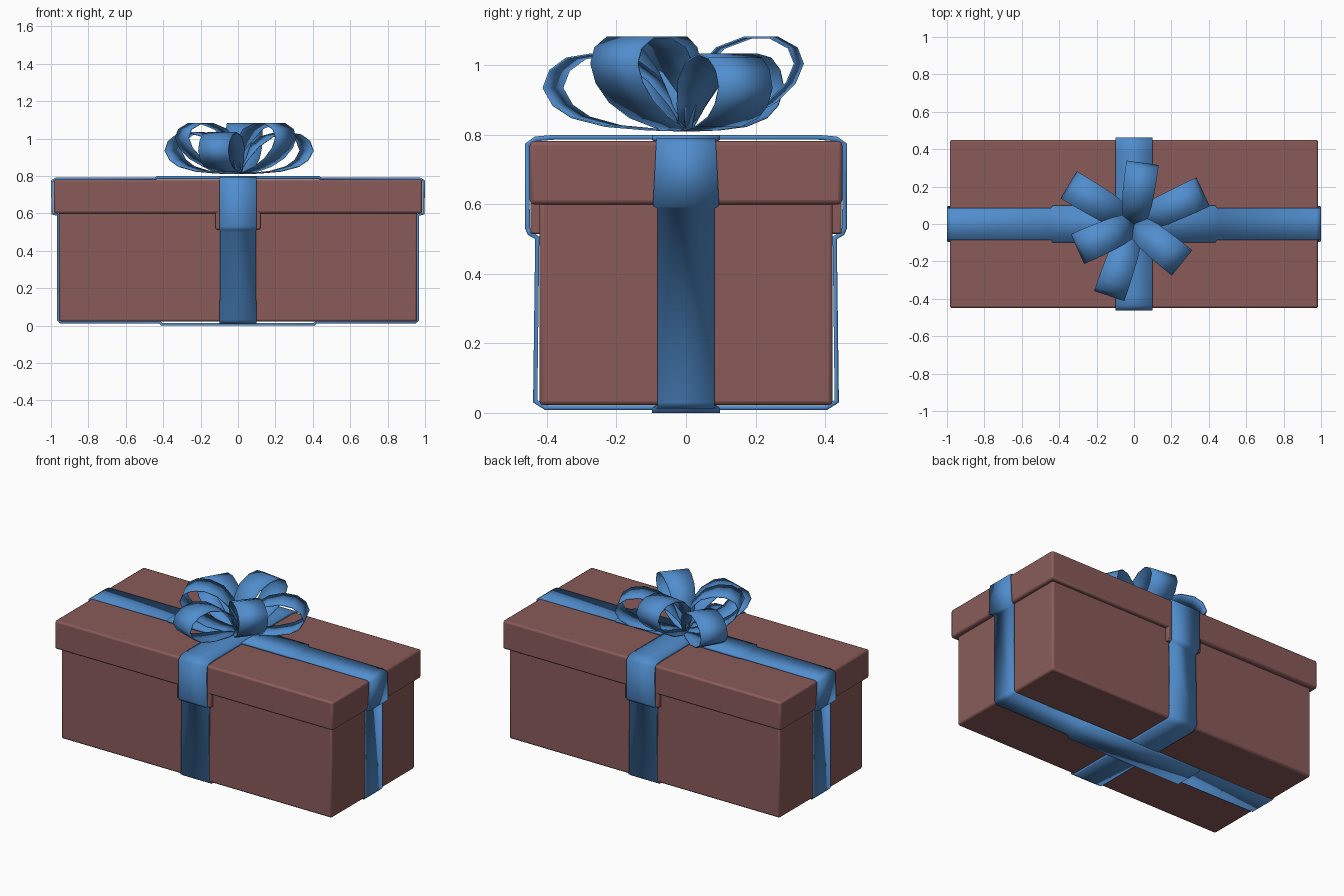
import bpy, bmesh, math
from mathutils import Vector

if "Cube" in bpy.data.objects:
    bpy.data.objects.remove(bpy.data.objects["Cube"])


def material(name, rgb):
    m = bpy.data.materials.new(name)
    m.diffuse_color = (*rgb, 1)
    m.use_nodes = True
    m.node_tree.nodes["Principled BSDF"].inputs["Base Color"].default_value = m.diffuse_color
    return m


BROWN = material("dusty_brown", (0.25, 0.105, 0.10))
BLUE = material("ribbon_blue", (0.082, 0.27, 0.62))


def finish(ob, mat, angle=35):
    ob.data.materials.append(mat)
    bpy.ops.object.select_all(action='DESELECT')
    ob.select_set(True)
    bpy.context.view_layer.objects.active = ob
    bpy.ops.object.shade_smooth_by_angle(angle=math.radians(angle))


def box(name, hx, hy, z0, z1, bevel=0.012):
    bpy.ops.mesh.primitive_cube_add(size=1, location=(0, 0, (z0 + z1) / 2))
    ob = bpy.context.object
    ob.name = name
    ob.scale = (2 * hx, 2 * hy, z1 - z0)
    bpy.ops.object.transform_apply(location=False, rotation=False)
    b = ob.modifiers.new("rounded_edges", 'BEVEL')
    b.width, b.segments = bevel, 2
    finish(ob, BROWN)


def strip(name, path, heading, closed, thickness):
    """Ribbon through (distance, z, half width) points, seen along a heading."""
    a = math.radians(heading)
    out = Vector((math.cos(a), math.sin(a), 0))
    side = Vector((-math.sin(a), math.cos(a), 0))
    bm = bmesh.new()
    rows = []
    for r, z, hw in path:
        c = out * r + Vector((0, 0, z))
        rows.append([bm.verts.new(c - side * hw), bm.verts.new(c + side * hw)])
    n = len(rows)
    for i in range(n if closed else n - 1):
        p, q = rows[i], rows[(i + 1) % n]
        bm.faces.new((p[0], p[1], q[1], q[0]))
    bmesh.ops.recalc_face_normals(bm, faces=bm.faces)
    me = bpy.data.meshes.new(name)
    bm.to_mesh(me)
    bm.free()
    ob = bpy.data.objects.new(name, me)
    bpy.context.collection.objects.link(ob)
    s = ob.modifiers.new("thickness", 'SOLIDIFY')
    s.thickness = thickness
    s.offset = -1 if closed else 0
    finish(ob, BLUE)


def mirrored(half):
    """Complete a half loop (top centre to bottom centre) on the other side."""
    return half + [(-r, z, w) for r, z, w in reversed(half)]


# Box, lid and the lid tabs behind the front and back ribbon
box("box_body", 0.958, 0.422, 0.022, 0.63)
box("lid", 0.985, 0.45, 0.60, 0.782)
box("lid_tab", 0.12, 0.448, 0.515, 0.62, 0.006)

# Ribbon wrapped front to back
strip("cross_ribbon", mirrored([
    (0.38, 0.80, 0.098), (0.435, 0.795, 0.098), (0.463, 0.775, 0.098),
    (0.463, 0.53, 0.098), (0.455, 0.512, 0.098), (0.434, 0.50, 0.096),
    (0.440, 0.03, 0.098), (0.405, 0.008, 0.098)]), 90, True, 0.014)

# Ribbon wrapped end to end
strip("long_ribbon", mirrored([
    (0.435, 0.799, 0.098), (0.445, 0.792, 0.085), (0.975, 0.791, 0.085),
    (1.0, 0.776, 0.086), (0.997, 0.595, 0.095), (0.968, 0.588, 0.082),
    (0.968, 0.03, 0.082), (0.95, 0.012, 0.082), (0.42, 0.012, 0.085),
    (0.41, 0.0, 0.098)]), 0, True, 0.014)

# Bow: long low loops alternating with short raised loops
LOW = [(0.0, 0.812, 0.02), (0.10, 0.815, 0.05), (0.22, 0.825, 0.07),
       (0.32, 0.85, 0.08), (0.375, 0.885, 0.084), (0.405, 0.935, 0.085),
       (0.385, 0.985, 0.085), (0.335, 1.02, 0.085), (0.26, 1.032, 0.083),
       (0.17, 1.01, 0.08), (0.09, 0.955, 0.068), (0.035, 0.885, 0.045),
       (0.0, 0.815, 0.02)]
HIGH = [(0.0, 0.812, 0.02), (0.08, 0.822, 0.05), (0.17, 0.85, 0.07),
        (0.25, 0.895, 0.082), (0.305, 0.95, 0.086), (0.328, 1.005, 0.087),
        (0.31, 1.05, 0.087), (0.255, 1.08, 0.087), (0.18, 1.08, 0.085),
        (0.10, 1.05, 0.08), (0.035, 0.98, 0.068), (0.005, 0.90, 0.045),
        (0.0, 0.815, 0.02)]
for i, heading in enumerate((25, 149, 251)):
    strip(f"bow_low_loop_{i + 1}", LOW, heading, False, 0.005)
for i, heading in enumerate((82, 204, 321)):
    strip(f"bow_high_loop_{i + 1}", HIGH, heading, False, 0.005)
